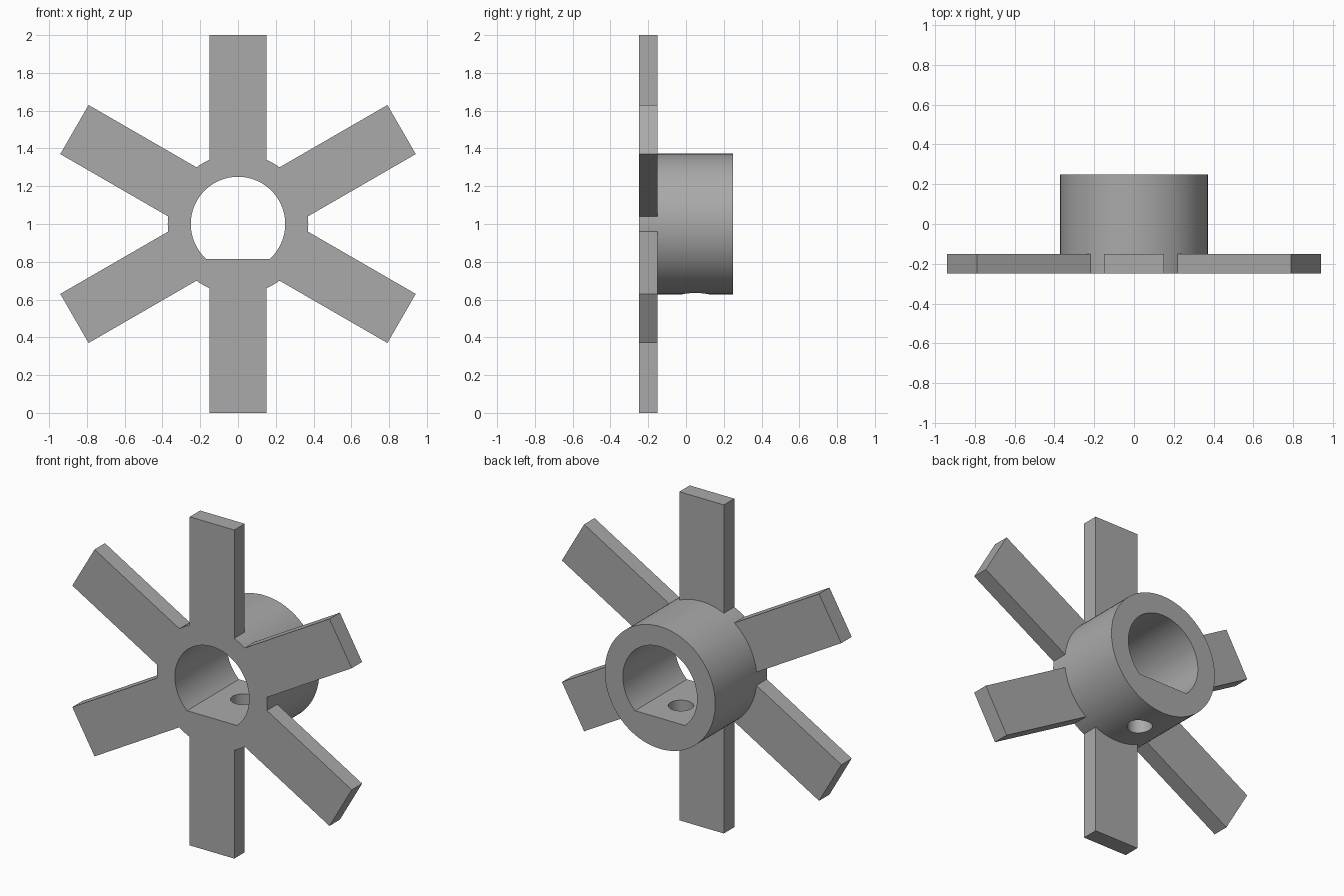
import bpy, bmesh
from math import pi, sin, cos, asin
from mathutils import Matrix, Vector

if "Cube" in bpy.data.objects:
    bpy.data.objects.remove(bpy.data.objects["Cube"], do_unlink=True)

CENTRE_Z = 1.0
HUB_R, BORE_R, FLAT = 0.372, 0.25, 0.185
FRONT, PLATE_BACK, BACK = -0.25, -0.15, 0.25
ARM_HALF = 0.15

grey = bpy.data.materials.new("plain grey")
grey.use_nodes = True
colour = (0.4, 0.4, 0.4, 1)
grey.diffuse_color = colour
grey.node_tree.nodes["Principled BSDF"].inputs["Base Color"].default_value = colour


def arc(radius, start, end, count):
    return [(radius * cos(start + (end - start) * i / count),
             radius * sin(start + (end - start) * i / count)) for i in range(count + 1)]


def add_prism(bm, outline, y0, y1):
    """Extrude an x-z outline along y."""
    face = bm.faces.new([bm.verts.new((x, y0, z + CENTRE_Z)) for x, z in outline])
    moved = bmesh.ops.extrude_face_region(bm, geom=[face])["geom"]
    verts = [v for v in moved if isinstance(v, bmesh.types.BMVert)]
    bmesh.ops.translate(bm, verts=verts, vec=(0, y1 - y0, 0))


def make_object(name, bm):
    bmesh.ops.recalc_face_normals(bm, faces=bm.faces)
    mesh = bpy.data.meshes.new(name)
    bm.to_mesh(mesh)
    bm.free()
    mesh.materials.append(grey)
    obj = bpy.data.objects.new(name, mesh)
    bpy.context.collection.objects.link(obj)
    return obj


def combine(target, other, operation):
    """Apply a boolean and discard the helper."""
    mod = target.modifiers.new(operation, 'BOOLEAN')
    mod.operation, mod.solver, mod.object = operation, 'EXACT', other
    bpy.context.view_layer.objects.active = target
    bpy.ops.object.modifier_apply(modifier=mod.name)
    bpy.data.objects.remove(other, do_unlink=True)


# Round hub
bm = bmesh.new()
add_prism(bm, arc(HUB_R, 0, 2 * pi, 96)[:-1], FRONT, BACK)
hub = make_object("six_arm_hub", bm)

# Six flat arms, rooted inside the hub wall
bm = bmesh.new()
for k in range(6):
    a = pi / 2 + k * pi / 3
    out, side = Vector((cos(a), sin(a))), Vector((-sin(a), cos(a)))
    corners = [(0.3, -1), (1, -1), (1, 1), (0.3, 1)]
    add_prism(bm, [out * r + side * s * ARM_HALF for r, s in corners], FRONT, PLATE_BACK)
combine(hub, make_object("arms", bm), 'UNION')

# D-shaped shaft bore
bm = bmesh.new()
start = -asin(FLAT / BORE_R)
add_prism(bm, arc(BORE_R, start, pi - start, 72), FRONT - 0.1, BACK + 0.1)
combine(hub, make_object("bore_cutter", bm), 'DIFFERENCE')

# Set screw hole through the flat
bm = bmesh.new()
bmesh.ops.create_cone(bm, cap_ends=True, segments=40, radius1=0.07, radius2=0.07, depth=0.4,
                      matrix=Matrix.Translation((0, (PLATE_BACK + BACK) / 2, CENTRE_Z - 0.3)))
combine(hub, make_object("screw_hole_cutter", bm), 'DIFFERENCE')

# Smooth the round walls, keep the edges sharp
bpy.ops.object.select_all(action='DESELECT')
hub.select_set(True)
bpy.context.view_layer.objects.active = hub
bpy.ops.object.shade_smooth_by_angle(angle=pi / 6)
